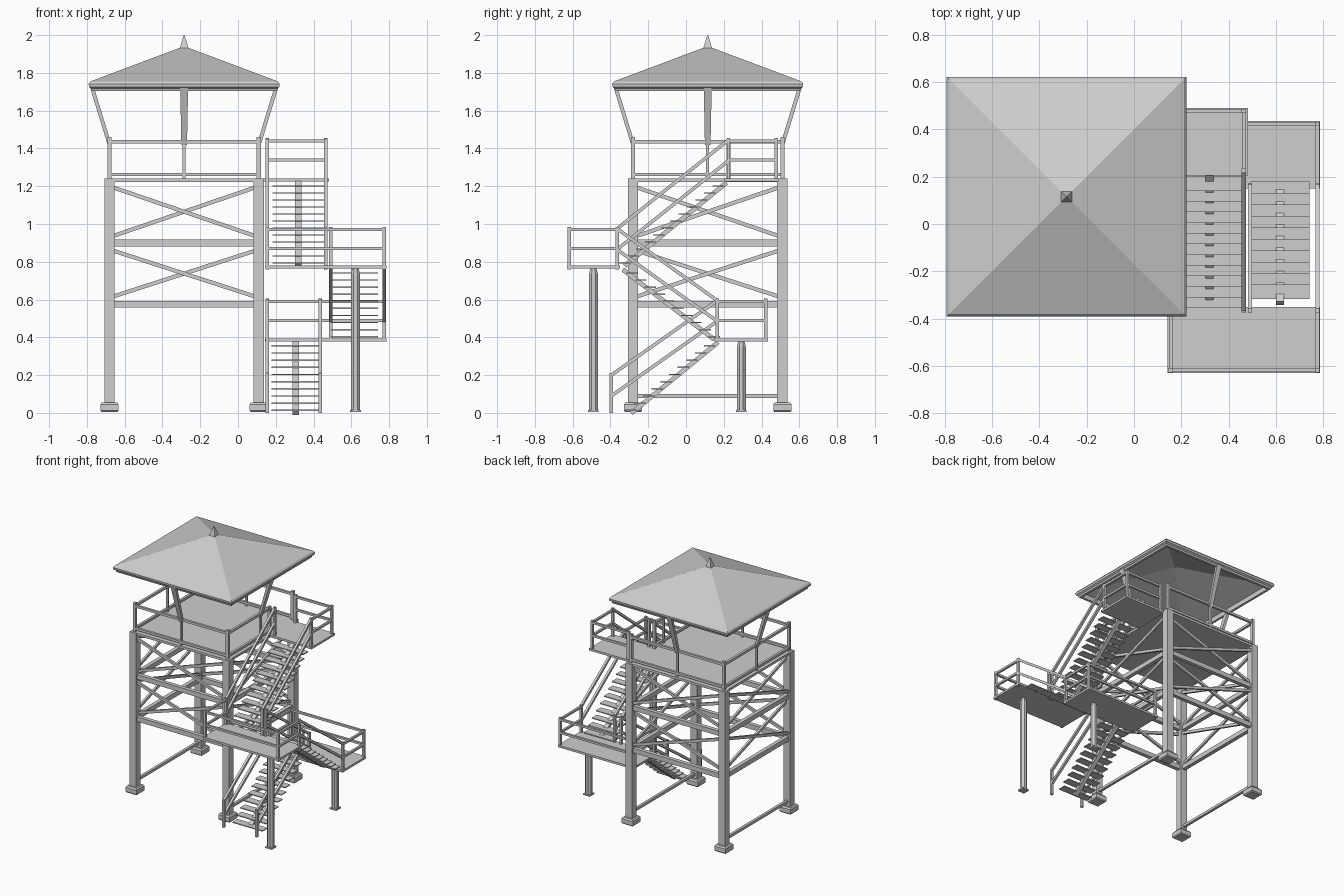
import bpy, bmesh
from math import pi
from mathutils import Vector, Matrix

cube = bpy.data.objects.get("Cube")
if cube:
    bpy.data.objects.remove(cube, do_unlink=True)

GREY = (0.62, 0.62, 0.62, 1)
mat = bpy.data.materials.new("light_grey")
mat.use_nodes = True
mat.diffuse_color = GREY
mat.node_tree.nodes["Principled BSDF"].inputs["Base Color"].default_value = GREY


def finish(bm, name):
    bmesh.ops.recalc_face_normals(bm, faces=bm.faces)
    me = bpy.data.meshes.new(name)
    bm.to_mesh(me)
    bm.free()
    me.materials.append(mat)
    ob = bpy.data.objects.new(name, me)
    bpy.context.collection.objects.link(ob)
    return ob


def box(bm, lo, hi):
    lo, hi = Vector(lo), Vector(hi)
    m = Matrix.Translation((lo + hi) / 2) @ Matrix.Diagonal((*(hi - lo), 1))
    bmesh.ops.create_cube(bm, size=1, matrix=m)


def beam(bm, a, b, w=0.018, h=None, grow=1.0):
    """Bar from a to b; w is the horizontal width, h the other, grow scales the far end."""
    a, b, h = Vector(a), Vector(b), h or w
    d = (b - a).normalized()
    side = d.cross(Vector((0, 0, 1)))
    side = side.normalized() if side.length > 0.01 else Vector((1, 0, 0))
    up = side.cross(d)
    ends = []
    for p, s in ((a, 1), (b, grow)):
        ends.append([bm.verts.new(p + side * i * w * s / 2 + up * j * h / 2)
                     for i, j in ((-1, -1), (1, -1), (1, 1), (-1, 1))])
    bm.faces.new(ends[0])
    bm.faces.new(ends[1])
    for i in range(4):
        k = (i + 1) % 4
        bm.faces.new((ends[0][i], ends[0][k], ends[1][k], ends[1][i]))


def square_rings(bm, cx, cy, profile, close=False):
    """Loft square rings given as (half width, z)."""
    rings = [[bm.verts.new((cx + i * r, cy + j * r, z))
              for i, j in ((-1, -1), (1, -1), (1, 1), (-1, 1))] for r, z in profile]
    pairs = list(zip(rings, rings[1:]))
    for lo, hi in pairs:
        for i in range(4):
            k = (i + 1) % 4
            bm.faces.new((lo[i], lo[k], hi[k], hi[i]))
    if close:
        bm.faces.new(rings[0])
        bm.faces.new(rings[-1])


# Tower frame
CX, CY, H, DECK = -0.285, 0.115, 0.395, 1.24
corners = [(CX + i * H, CY + j * H) for i, j in ((-1, -1), (1, -1), (1, 1), (-1, 1))]
sides = [(corners[i], corners[(i + 1) % 4]) for i in range(4)]

bm = bmesh.new()
for x, y in corners:
    beam(bm, (x, y, 0.03), (x, y, DECK), 0.054)
finish(bm, "tower_posts")

bm = bmesh.new()
for x, y in corners:
    square_rings(bm, x, y, [(0.042, 0.005), (0.048, 0.012), (0.048, 0.045), (0.04, 0.056)], True)
finish(bm, "post_footings")

bm = bmesh.new()
for n, (p, q) in enumerate(sides):
    for z in (0.575, 0.9):
        beam(bm, (*p, z), (*q, z), 0.03, 0.036)
    for lo, hi in ((0.61, 0.865), (0.93, 1.2)):
        off = Vector((0, 0.009, 0)) if n % 2 == 0 else Vector((0.009, 0, 0))
        beam(bm, Vector((*p, lo)) + off, Vector((*q, hi)) + off, 0.016, 0.021)
        beam(bm, Vector((*p, hi)) - off, Vector((*q, lo)) - off, 0.016, 0.021)
    if n % 2:
        beam(bm, (*p, 0.09), (*q, 0.09), 0.02)
finish(bm, "tower_bracing")

bm = bmesh.new()
box(bm, (CX - 0.415, CY - 0.415, 1.222), (CX + 0.415, CY + 0.415, DECK))
finish(bm, "tower_deck")

# Tower railing, open on the stair side
bm = bmesh.new()
for n, (p, q) in enumerate(sides):
    beam(bm, (*p, DECK), (*p, 1.46), 0.022)
    mid = (Vector(p) + Vector(q)) / 2
    beam(bm, (*mid, DECK), (*mid, 1.44), 0.016)
    end = (q[0], 0.225) if n == 1 else q
    for z in (1.435, 1.262):
        beam(bm, (*p, z), (*end, z))
beam(bm, (corners[1][0], 0.225, DECK), (corners[1][0], 0.225, 1.45), 0.02)
finish(bm, "tower_railing")

# Leaning roof supports at the middle of each side
bm = bmesh.new()
for i, j in ((1, 0), (-1, 0), (0, 1), (0, -1)):
    beam(bm, (CX + i * H, CY + j * H, 1.42),
         (CX + i * 0.49, CY + j * 0.49, 1.73), 0.03, 0.02, 1.4)
finish(bm, "roof_supports")

# Hollow hipped roof with a rolled eave, and its spike
bm = bmesh.new()
square_rings(bm, CX, CY, [(0.004, 1.922), (0.47, 1.742), (0.47, 1.705), (0.488, 1.705),
                          (0.492, 1.718), (0.504, 1.726), (0.506, 1.742), (0.496, 1.755),
                          (0.004, 1.94)])
finish(bm, "roof")

bm = bmesh.new()
square_rings(bm, CX, CY, [(0.024, 1.928), (0.02, 1.942), (0.002, 2.0)], True)
finish(bm, "roof_spike")


# Landings: plate plus railing runs
def landing(name, lo, hi, top):
    bm = bmesh.new()
    box(bm, (*lo, top - 0.016), (*hi, top))
    finish(bm, name)


def railing(name, path, z, extra=(), skip=()):
    """Two rails along path, a post at every point and at the extra points."""
    bm = bmesh.new()
    for p in list(path) + list(extra):
        beam(bm, (*p, z - 0.012), (*p, z + 0.215), 0.018)
    for p, q in zip(path, path[1:]):
        for dz in (0.1, 0.2):
            beam(bm, (*p, z + dz), (*q, z + dz), 0.016)
    finish(bm, name)


landing("low_landing", (0.142, 0.15), (0.785, 0.435), 0.395)
landing("middle_landing", (0.142, -0.63), (0.785, -0.35), 0.78)
landing("top_landing", (0.11, 0.205), (0.482, 0.49), DECK)

railing("low_landing_railing",
        [(0.155, 0.165), (0.155, 0.422), (0.775, 0.422), (0.775, 0.165)], 0.39,
        [(0.436, 0.165), (0.49, 0.165)])
railing("middle_landing_railing",
        [(0.155, -0.365), (0.155, -0.618), (0.775, -0.618), (0.775, -0.365)], 0.77,
        [(0.464, -0.365), (0.49, -0.365)])
railing("top_landing_railing",
        [(0.464, 0.225), (0.464, 0.477), (0.155, 0.477)], DECK, [(0.155, 0.225)])


# Stair flights: thin treads on one central stringer, two rails each side
def flight(name, xl, xr, a, b, steps, rail_a, rail_b, rails):
    (ya, za), (yb, zb) = a, b
    mid = (xl + xr) / 2
    bm = bmesh.new()
    for i in range(steps):
        t = i / steps
        y, z = ya + (yb - ya) * t, za + (zb - za) * t
        box(bm, (xl, y - 0.03, z), (xr, y + 0.03, z + 0.007))
    finish(bm, name + "_treads")
    bm = bmesh.new()
    beam(bm, (mid, ya, za - 0.012), (mid, yb, zb - 0.016), 0.034, 0.024)
    finish(bm, name + "_stringer")
    bm = bmesh.new()
    for x in rails:
        for drop in (0, 0.11):
            beam(bm, (x, rail_a[0], rail_a[1] - drop), (x, rail_b[0], rail_b[1] - drop), 0.018)
    finish(bm, name + "_handrails")


flight("lower_flight", 0.178, 0.432, (-0.29, 0.01), (0.17, 0.39), 10,
       (-0.395, 0.2), (0.165, 0.595), (0.155, 0.436))
flight("middle_flight", 0.492, 0.742, (0.15, 0.4), (-0.335, 0.775), 10,
       (0.165, 0.595), (-0.365, 0.975), (0.49, 0.775))
flight("upper_flight", 0.182, 0.456, (-0.325, 0.79), (0.215, 1.235), 12,
       (-0.365, 0.975), (0.225, 1.445), (0.155, 0.464))

bm = bmesh.new()
for x in (0.155, 0.436):
    beam(bm, (x, -0.395, 0.0), (x, -0.395, 0.212), 0.018)
finish(bm, "stair_foot_posts")

# Eight-sided columns under the two free landings
for name, y, top in (("low_landing_column", 0.293, 0.385), ("middle_landing_column", -0.49, 0.77)):
    bm = bmesh.new()
    for r0, r1, z0, z1 in ((0.026, 0.026, 0.01, top - 0.035), (0.026, 0.016, top - 0.035, top)):
        bmesh.ops.create_cone(bm, cap_ends=True, segments=8, radius1=r0, radius2=r1, depth=z1 - z0,
                              matrix=Matrix.Translation((0.622, y, (z0 + z1) / 2))
                              @ Matrix.Rotation(pi / 8, 4, "Z"))
    box(bm, (0.594, y - 0.028, 0.004), (0.65, y + 0.028, 0.014))
    finish(bm, name)
